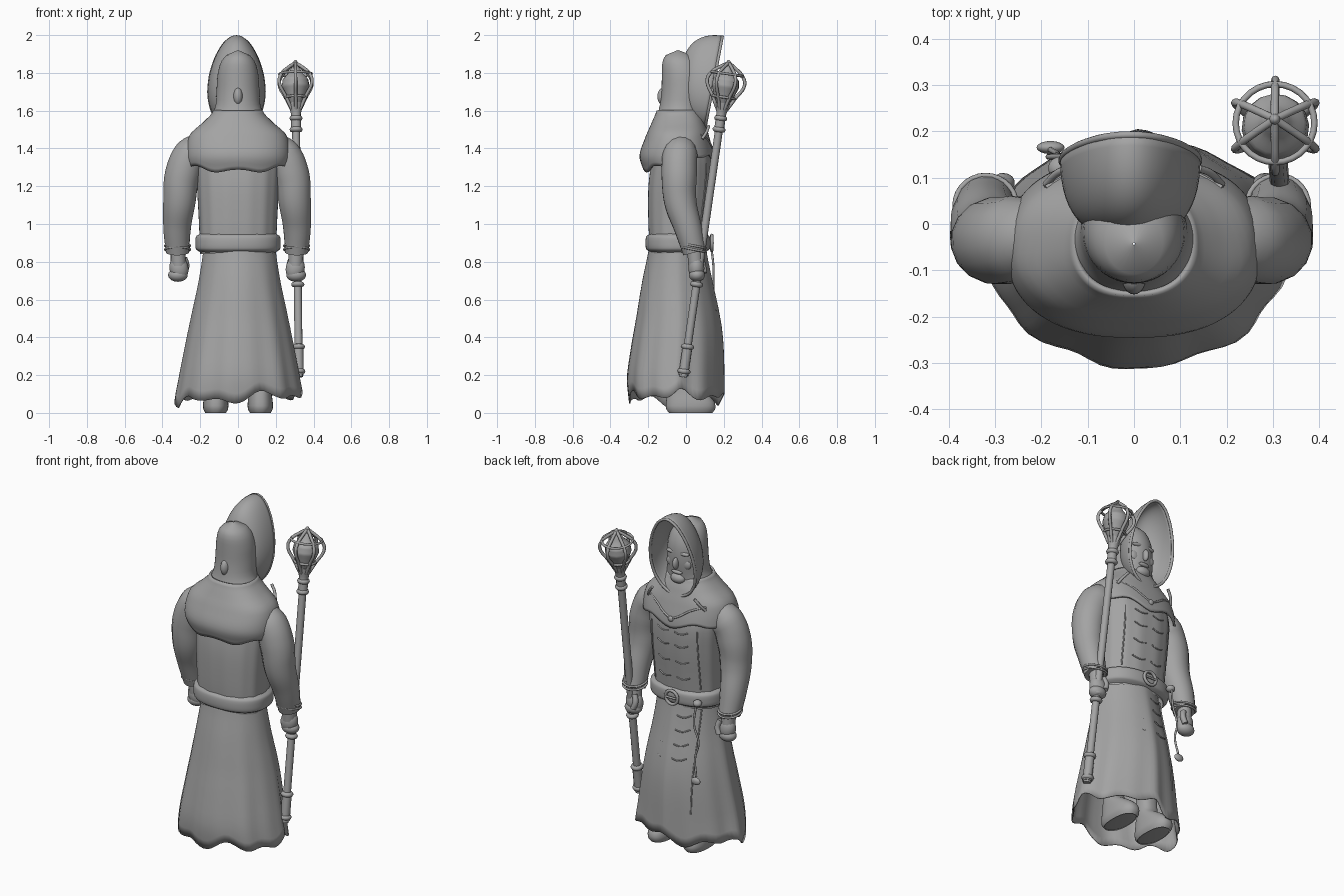
import bpy, bmesh
from math import sin, cos, pi, copysign
from mathutils import Vector

if bpy.data.objects.get("Cube"):
    bpy.data.objects.remove(bpy.data.objects["Cube"])

grey = bpy.data.materials.new("plain grey")
grey.use_nodes = True
grey.diffuse_color = (0.37, 0.37, 0.37, 1)
grey.node_tree.nodes["Principled BSDF"].inputs["Base Color"].default_value = (0.37, 0.37, 0.37, 1)


def select(ob):
    bpy.ops.object.select_all(action='DESELECT')
    ob.select_set(True)
    bpy.context.view_layer.objects.active = ob


def finish(ob):
    ob.data.materials.clear()
    ob.data.materials.append(grey)
    select(ob)
    bpy.ops.object.shade_smooth_by_angle(angle=0.8)
    return ob


def sheet(name, f, nu=48, nv=16, thick=0.0):
    """Surface closed around u, open along v."""
    bm = bmesh.new()
    rows = [[bm.verts.new(f(2 * pi * i / nu, j / nv)) for i in range(nu)] for j in range(nv + 1)]
    for a, b in zip(rows, rows[1:]):
        for i in range(nu):
            k = (i + 1) % nu
            bm.faces.new((a[i], a[k], b[k], b[i]))
    bmesh.ops.remove_doubles(bm, verts=bm.verts, dist=0.0002)
    bmesh.ops.recalc_face_normals(bm, faces=bm.faces)
    me = bpy.data.meshes.new(name)
    bm.to_mesh(me)
    bm.free()
    ob = bpy.data.objects.new(name, me)
    bpy.context.collection.objects.link(ob)
    if thick:
        mod = ob.modifiers.new("cloth", 'SOLIDIFY')
        mod.thickness, mod.offset = thick, 0
    return finish(ob)


def spline(keys, z):
    """Smooth interpolation of (z, half width, back y, front y) rows."""
    keys = sorted(keys)
    z = min(max(z, keys[0][0]), keys[-1][0])
    i = max(k for k in range(len(keys) - 1) if keys[k][0] <= z)
    p = [keys[max(0, min(len(keys) - 1, i + d))] for d in (-1, 0, 1, 2)]
    t = (z - p[1][0]) / (p[2][0] - p[1][0])
    out = []
    for c in (1, 2, 3):
        a, b, d, e = (q[c] for q in p)
        m, n = (d - a) / 2, (e - b) / 2
        out.append(b + m * t + (3 * (d - b) - 2 * m - n) * t * t + (m + n - 2 * (d - b)) * t ** 3)
    return out


def body(name, keys, top, bottom, powers=(.85, .85), fold=lambda u, t: 1, thick=0.0):
    """Stacked superellipses; powers give the squareness of the back and front halves."""
    def f(u, t):
        z = top + (bottom(u) - top) * t
        rx, back, front = spline(keys, z)
        s = fold(u, t)
        cx, cy = cos(u), sin(u)
        power = powers[cy > 0]
        return (rx * s * copysign(abs(cx) ** power, cx),
                (back + front) / 2 + (front - back) / 2 * s * copysign(abs(cy) ** power, cy), z)
    return sheet(name, f, nu=72, thick=thick)


def front_y(keys, x, z, power):
    rx, back, front = spline(keys, z)
    return (back + front) / 2 + (front - back) / 2 * (1 - (abs(x) / rx) ** (2 / power)) ** (power / 2)


def tube(name, pts, radius, radii=None, cyclic=False, smooth=True, res=4):
    cu = bpy.data.curves.new(name, 'CURVE')
    cu.dimensions, cu.bevel_depth, cu.bevel_resolution = '3D', radius, res
    cu.use_fill_caps, cu.resolution_u = True, 6
    sp = cu.splines.new('BEZIER')
    sp.bezier_points.add(len(pts) - 1)
    sp.use_cyclic_u = cyclic
    for i, p in enumerate(pts):
        b = sp.bezier_points[i]
        b.co = p
        b.radius = radii[i] if radii else 1
        b.handle_left_type = b.handle_right_type = 'AUTO' if smooth else 'VECTOR'
    ob = bpy.data.objects.new(name, cu)
    bpy.context.collection.objects.link(ob)
    select(ob)
    bpy.ops.object.convert(target='MESH')
    return finish(bpy.context.object)


def ball(name, loc, size, rot=(0, 0, 0)):
    bpy.ops.mesh.primitive_uv_sphere_add(segments=24, ring_count=14, location=loc, rotation=rot)
    ob = bpy.context.object
    ob.name, ob.scale = name, size
    return finish(ob)


def ring(name, loc, major, minor, rot=(0, 0, 0)):
    bpy.ops.mesh.primitive_torus_add(major_radius=major, minor_radius=minor, major_segments=28,
                                     minor_segments=8, location=loc, rotation=rot)
    ob = bpy.context.object
    ob.name = name
    return finish(ob)


# Robe: skirt with folds and ragged hem, torso, shoulder mantle, belt
skirt = [(.9, .185, -.19, .10), (.7, .212, -.228, .135), (.5, .252, -.26, .175), (.36, .28, -.285, .19),
         (.18, .312, -.308, .193), (.04, .334, -.295, .193)]
torso = [(.84, .2, -.19, .1), (1.0, .205, -.2, .115), (1.2, .215, -.2, .135),
         (1.35, .22, -.18, .135), (1.47, .2, -.15, .1)]
mantle = [(1.6, .125, -.15, .07), (1.55, .165, -.17, .09), (1.47, .25, -.205, .115),
          (1.36, .27, -.24, .14), (1.27, .25, -.215, .14)]
robe = body("skirt", skirt, .9,
            lambda u: .078 + .018 * sin(5 * u + 1) + .016 * sin(9 * u) + .018 * cos(u), (1.02, 1.15),
            lambda u, t: 1 + .022 * t * cos(8 * u + .4) + .015 * t * sin(13 * u), .006)
robe.location.x = .008
body("torso", torso, 1.47, lambda u: .84, fold=lambda u, t: 1 + .008 * cos(14 * u))
body("shoulder_mantle", mantle, 1.6,
     lambda u: 1.33 - .05 * max(0, -sin(u)) + .06 * max(0, sin(u)) * abs(cos(u)) + .01 * sin(7 * u),
     thick=.012)
belt = [(.85, .2, -.19, .1), (.865, .222, -.21, .125), (.9, .226, -.215, .13),
        (.935, .222, -.21, .125), (.95, .2, -.19, .1)]
body("belt", belt, .95, lambda u: .85)

# Head, with the neck flaring out to fill the collar
head = [(1.5, .19, -.17, .09), (1.57, .145, -.155, .08), (1.62, .12, -.14, .085), (1.7, .114, -.13, .095),
        (1.79, .108, -.128, .09), (1.85, .094, -.126, .07), (1.885, .073, -.115, .045),
        (1.91, .04, -.09, .005), (1.92, .002, -.045, -.04)]
body("head", head, 1.92, lambda u: 1.5, (1, 1))
ball("nape_knob", (0, -.116, 1.675), (.026, .036, .048))
ball("nose", (0, .098, 1.69), (.016, .022, .035))
ball("mouth", (0, .085, 1.635), (.035, .014, .012))
ball("chin", (0, .075, 1.595), (.045, .03, .03))
for s in (-1, 1):
    ball("brow", (s * .04, .078, 1.75), (.035, .015, .012))
    ball("cheek", (s * .05, .068, 1.685), (.03, .016, .03))

# Hood: deep oval bowl leaning forward, with a rolled rim
tall, inward = Vector((0, .185, .98)), Vector((0, -.98, .185))


def hood(u, v):
    s = cos(v * pi / 2)
    across = (.144 - .028 * sin(u)) * cos(u) * s
    return (Vector((-.008 + across, .146, 1.747)) + tall * (.249 * sin(u) * s)
            + inward * ((.165 + .015 * sin(u)) * (1 - s ** 3.4) ** .5))


sheet("hood", hood, 48, 16, .01)
tube("hood_rim", [hood(2 * pi * i / 16, 0) for i in range(16)], .008, cyclic=True)

# Sleeves, cuffs, hands and boots
boot = [(0, .055, -.09, .14), (.02, .066, -.105, .155), (.06, .066, -.105, .15),
        (.1, .06, -.1, .11), (.16, .055, -.09, .03), (.3, .055, -.09, .02)]
for s, side, shift in ((-1, "right", -.01), (1, "left", 0)):
    arm = [(.18, -.02, 1.415), (.24, -.032, 1.365), (.284, -.036, 1.26), (.3, -.03, 1.12),
           (.312, .01, .98), (.31, .045, .85)]
    tube(side + "_sleeve", [(s * x + shift, y, z) for x, y, z in arm], .1,
         [.75, .94, .95, .87, .74, .62], res=6)
    for z in (.865, .885):
        ring(side + "_cuff_trim", (s * .31 + shift, .04, z), .066, .006, (-.2, 0, 0))
    tube(side + "_wrist", [(s * .31 + shift, .045, .88), (s * .305 + shift, .052, .78)], .04)
    ball(side + "_hand", (s * .303 + shift, .055, .765), (.05, .042, .065), (0, s * .2, 0))
    ball(side + "_fist", (s * .308 + shift, .058, .73), (.052, .042, .036))
    tube(side + "_thumb", [(s * .285, .08, .82), (s * .273, .09, .78), (s * .285, .095, .74)], .016)
    body(side + "_boot", boot, .3, lambda u: 0).location.x = s * .118
    ball(side + "_sole", (s * .118, .024, .008), (.06, .118, .008))


# Staff with collars, teardrop orb and ribbed cage
def staff(z):
    return Vector((.322 - .011 * (z - .19), -.015 + .145 * (z - .19), z))


lean = (-.145, -.01, 0)
tube("staff", [staff(.19), staff(1.62)], .021, smooth=False)
for z in (.22, .35, .68, .72, 1.5, 1.56):
    ring("staff_collar", staff(z), .021, .014, lean)
tube("staff_foot", [staff(.2), staff(.35)], .026, smooth=False)
tube("staff_neck", [staff(1.5), staff(1.58), staff(1.64)], .026, [1, 1, 1.5])
hub = staff(1.73)
axis = (staff(1.8) - staff(1.7)).normalized()
ay = axis.cross(Vector((1, 0, 0))).normalized()
ax = ay.cross(axis)
orb = [(-.1, .03), (-.05, .055), (0, .073), (.035, .068), (.075, .035), (.12, .008)]
tube("orb", [hub + axis * h for h, r in orb], 1, [r for h, r in orb], res=6)
for k in range(6):
    turn = pi / 6 + k * pi / 3
    out = ax * cos(turn) + ay * sin(turn)
    path = ((-.125, .025), (-.06, .06), (.02, .1), (.06, .086), (.1, .04), (.122, .005))
    tube("cage_rib", [hub + axis * h + out * r for h, r in path], .009, res=2)
ring("cage_ring", hub + axis * .065, .085, .007, lean)
ring("cage_base_ring", hub - axis * .06, .058, .007, lean)
ball("cage_finial", hub + axis * .122, (.012, .012, .018))


# Front trim: seams, clasps, buckle and cords
def cord(name, pts, table, r=.004, lift=.001, power=.85):
    tube(name, [(x, front_y(table, x, z, power) + lift, z) for x, z in pts], r, res=2)


for s in (-1, 1):
    cord("coat_seam", [(s * .15, .96 + .06 * i) for i in range(7)], torso)
    cord("skirt_seam", [(s * .14, .84 - .1 * i) for i in range(7)], skirt, power=1.15)
    for table, levels, power in ((torso, (1.02, 1.12, 1.22, 1.3), .85), (skirt, (.79, .71, .63, .55), 1.15)):
        for z in levels:
            cord("clasp", [(s * .02, z), (s * .06, z - .008), (s * .1, z + .006)], table, power=power)
    cord("collar_cord", [(s * .19, 1.47), (s * .11, 1.44), (s * .05, 1.40), (0, 1.375)], mantle, .006, .006)
    tube("shoulder_cord", [(s * .14, .12, 1.52), (s * .165, .11, 1.49), (s * .19, .085, 1.45)], .008)
ball("brooch", (0, .145, 1.375), (.016, .01, .016))
ring("buckle", (0, .137, .9), .04, .009, (pi / 2, 0, 0))
tube("buckle_pin", [(-.035, .142, .9), (.035, .142, .9)], .006)
ball("belt_knot", (-.16, .12, .9), (.025, .025, .02))
tube("belt_cord", [(-.16, .13, .9), (-.155, .145, .78), (-.185, .145, .68), (-.165, .15, .58),
                   (-.18, .16, .48)], .006, res=2)
ball("cord_tassel", (-.18, .165, .455), (.03, .014, .022))
